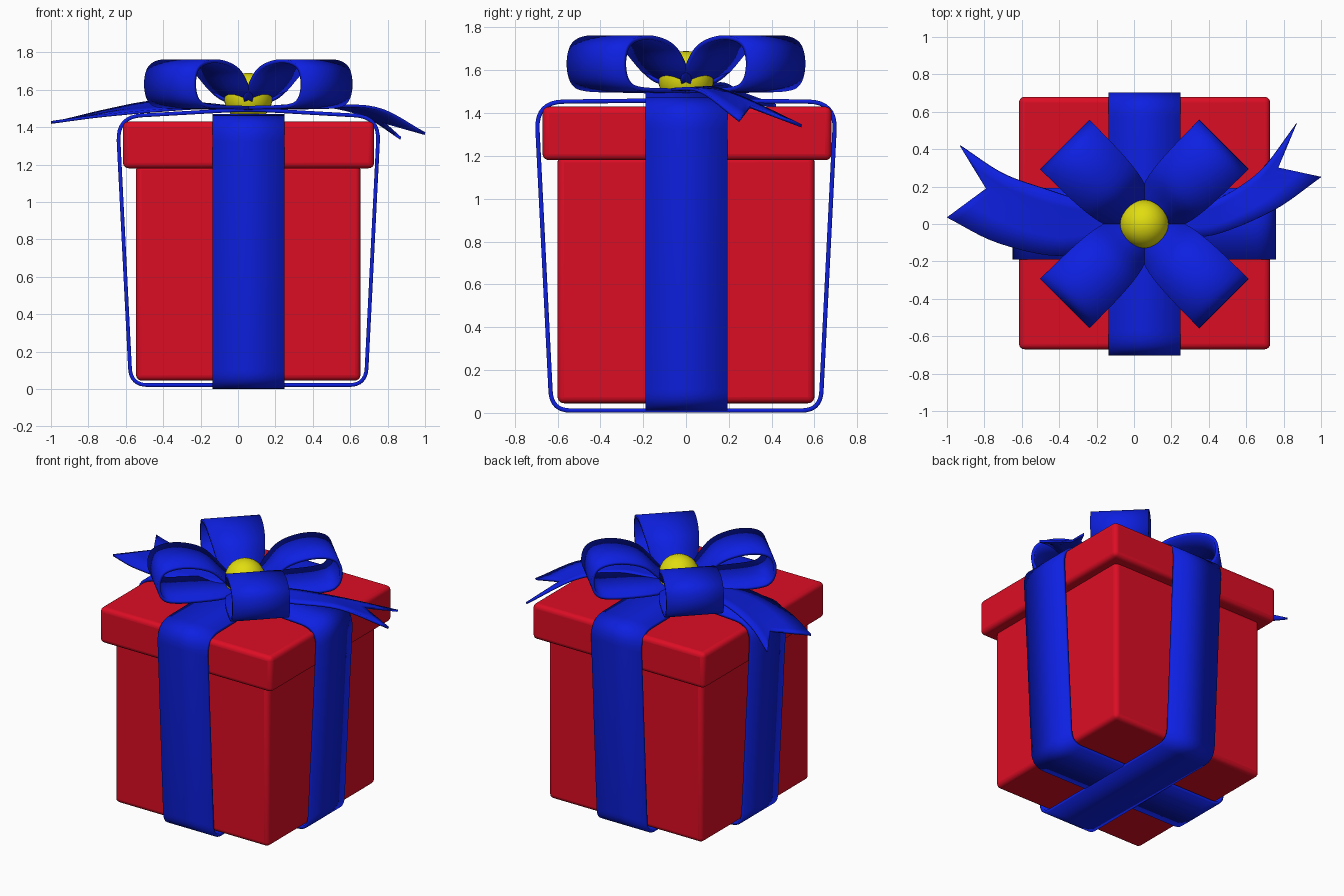
import bpy, math
from mathutils import Vector

if "Cube" in bpy.data.objects:
    bpy.data.objects.remove(bpy.data.objects["Cube"])

CX = 0.055  # box centre in x


def material(name, rgb):
    m = bpy.data.materials.new(name)
    m.diffuse_color = (*rgb, 1)
    m.use_nodes = True
    m.node_tree.nodes["Principled BSDF"].inputs["Base Color"].default_value = m.diffuse_color
    return m


RED = material("red", (0.72, 0.004, 0.018))
BLUE = material("blue", (0.004, 0.014, 0.75))
YELLOW = material("yellow", (0.75, 0.72, 0.005))


def smooth(ob, angle=40):
    bpy.ops.object.select_all(action='DESELECT')
    ob.select_set(True)
    bpy.context.view_layer.objects.active = ob
    bpy.ops.object.shade_smooth_by_angle(angle=math.radians(angle))


def box(name, lo, hi, bevel):
    lo, hi = Vector(lo), Vector(hi)
    bpy.ops.mesh.primitive_cube_add(size=1, location=(lo + hi) / 2)
    ob = bpy.context.object
    ob.name = name
    ob.scale = hi - lo
    bpy.ops.object.transform_apply(location=False, rotation=False, scale=True)
    ob.data.materials.append(RED)
    b = ob.modifiers.new("round", 'BEVEL')
    b.width, b.segments = bevel, 4
    smooth(ob)


def strip(name, rows, cyclic=False, thick=0.02):
    """Ribbon from rows of points, given thickness."""
    n, c = len(rows), len(rows[0])
    verts = [p for r in rows for p in r]
    faces = [(i * c + j, i * c + j + 1, (i + 1) % n * c + j + 1, (i + 1) % n * c + j)
             for i in range(n if cyclic else n - 1) for j in range(c - 1)]
    me = bpy.data.meshes.new(name)
    me.from_pydata(verts, [], faces)
    me.materials.append(BLUE)
    ob = bpy.data.objects.new(name, me)
    bpy.context.collection.objects.link(ob)
    s = ob.modifiers.new("thickness", 'SOLIDIFY')
    s.thickness, s.offset = thick, 0
    smooth(ob)


def spline(pts, steps=6):
    """Catmull-Rom curve through the points."""
    p = [Vector(q) for q in pts]
    p = [2 * p[0] - p[1]] + p + [2 * p[-1] - p[-2]]
    out = []
    for a, b, c, d in zip(p, p[1:], p[2:], p[3:]):
        for k in range(steps):
            t = k / steps
            out.append(0.5 * (2 * b + (c - a) * t + (2 * a - 5 * b + 4 * c - d) * t * t
                              + (3 * b - a - 3 * c + d) * t ** 3))
    return out + [p[-2]]


def rounded(corners, steps=8):
    """Closed outline with rounded corners (u, z, radius)."""
    out = []
    n = len(corners)
    for i in range(n):
        p = Vector(corners[i][:2])
        a = Vector(corners[i - 1][:2]) - p
        b = Vector(corners[(i + 1) % n][:2]) - p
        r = corners[i][2]
        a, b = p + a.normalized() * r, p + b.normalized() * r
        for k in range(steps + 1):
            t = k / steps
            out.append(a * (1 - t) ** 2 + p * 2 * t * (1 - t) + b * t * t)
    return out


# box and lid
box("box_body", (-0.545, -0.6, 0.045), (0.655, 0.6, 1.2), 0.03)
box("box_lid", (-0.615, -0.67, 1.18), (0.728, 0.68, 1.43), 0.03)


# wrapping ribbons, one each way
def wrap(bottom, top, mid):
    return rounded([(-0.628, bottom, 0.09), (0.628, bottom, 0.09), (0.7, top, 0.13),
                    (0, mid, 0.1), (-0.7, top, 0.13)])


strip("ribbon_side_to_side",
      [[(CX + u, -0.19, z), (CX + u, 0.193, z)] for u, z in wrap(0.021, 1.455, 1.495)], True)
strip("ribbon_front_to_back",
      [[(-0.135, u, z), (0.248, u, z)] for u, z in wrap(0.011, 1.452, 1.46)], True)

# four bow loops on the diagonals
profile = spline([(0, 1.52), (0.08, 1.55), (0.14, 1.6), (0.24, 1.7), (0.36, 1.745), (0.48, 1.75),
                  (0.565, 1.715), (0.592, 1.63), (0.565, 1.545), (0.48, 1.512), (0.25, 1.505), (0, 1.5)])
for k in range(4):
    ang = math.radians(45 + 90 * k)
    d = Vector((math.cos(ang), math.sin(ang), 0))
    side = Vector((-d.y, d.x, 0))
    rows = []
    for u, z in profile:
        w = 0.02 + 0.167 * (1 - math.exp(-max(u, 0) / 0.1))
        base = Vector((CX, 0, z)) + d * u
        rows.append([base + side * w * t for t in (-1, 0, 1)])
    strip(f"bow_loop_{k + 1}", rows)

# two tails with notched ends: back edge, middle, front edge
tails = {
    "left_tail": (
        [(0.03, 0.03, 1.5), (-0.2, 0.1, 1.525), (-0.45, 0.18, 1.535), (-0.7, 0.27, 1.49), (-0.93, 0.42, 1.435)],
        [(0.03, 0, 1.5), (-0.2, 0.02, 1.515), (-0.42, 0.03, 1.515), (-0.62, 0.1, 1.49), (-0.79, 0.19, 1.455)],
        [(0.03, -0.03, 1.5), (-0.15, -0.1, 1.505), (-0.4, -0.17, 1.49), (-0.73, -0.1, 1.46), (-1.0, 0.035, 1.425)]),
    "right_tail": (
        [(0.08, 0.03, 1.5), (0.28, 0.08, 1.515), (0.46, 0.14, 1.515), (0.68, 0.29, 1.46), (0.87, 0.54, 1.34)],
        [(0.08, 0, 1.5), (0.26, 0.02, 1.51), (0.44, 0.05, 1.515), (0.62, 0.15, 1.5), (0.77, 0.3, 1.43)],
        [(0.08, -0.03, 1.5), (0.22, -0.05, 1.505), (0.42, -0.06, 1.51), (0.74, 0.07, 1.5), (1.0, 0.25, 1.365)]),
}
for name, (back, middle, front) in tails.items():
    rows = []
    for b, m, f in zip(spline(back), spline(middle), spline(front)):
        rows.append([b, b.lerp(m, 0.5), m, m.lerp(f, 0.5), f])
    strip(name, rows, thick=0.015)

# knot ball
bpy.ops.mesh.primitive_uv_sphere_add(segments=32, ring_count=16, radius=0.13, location=(CX, 0, 1.56))
ball = bpy.context.object
ball.name = "knot_ball"
ball.data.materials.append(YELLOW)
smooth(ball, 60)
